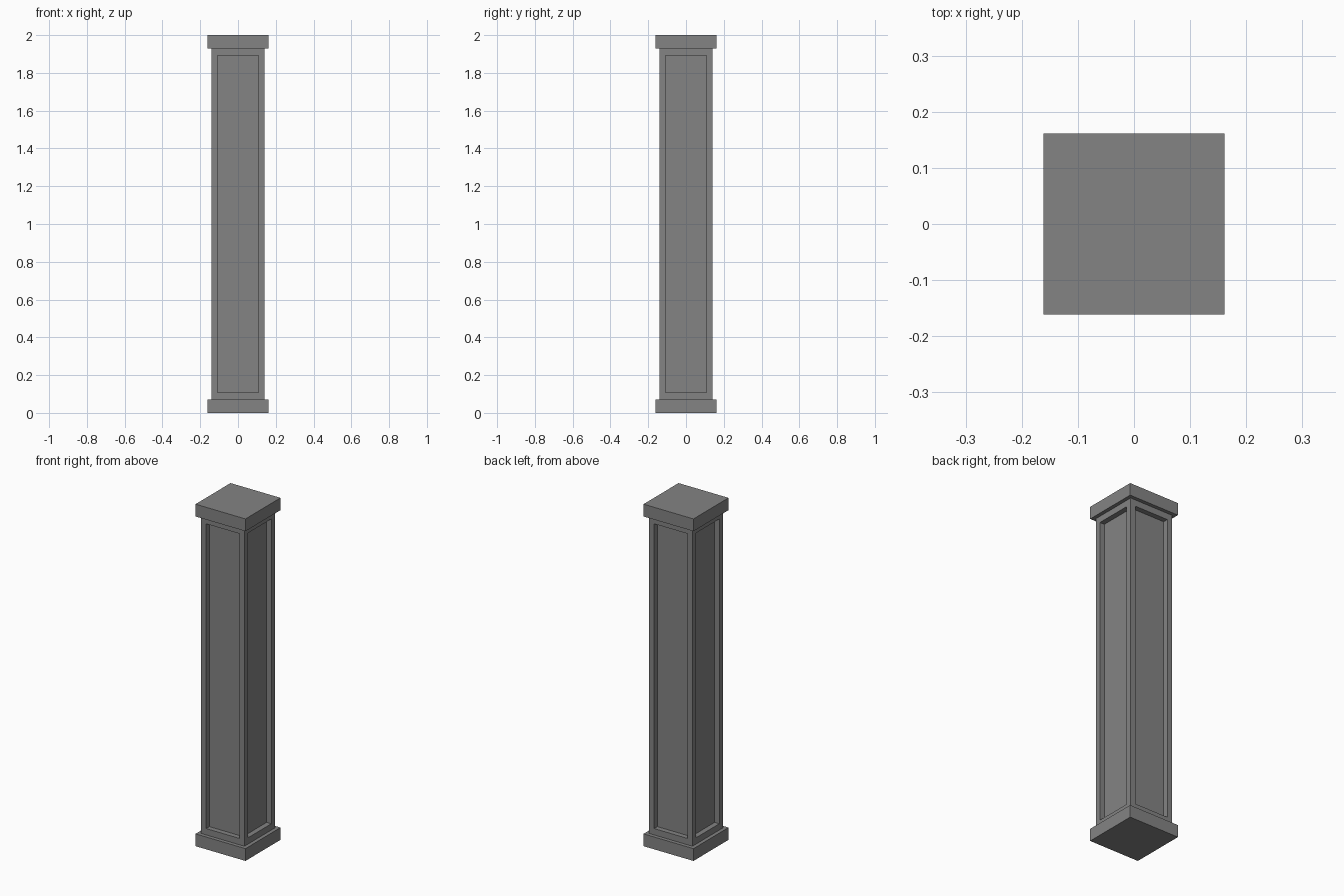
import bpy, bmesh
from mathutils import Matrix

if "Cube" in bpy.data.objects:
    bpy.data.objects.remove(bpy.data.objects["Cube"])

HEIGHT, PLATE_H = 2.0, 0.072
PLATE_W, SHAFT_W = 0.323, 0.28
PANEL_W, PANEL_H, RECESS = 0.216, 1.782, 0.03

dark_grey = bpy.data.materials.new("dark_grey")
dark_grey.diffuse_color = (0.23, 0.23, 0.23, 1)
dark_grey.use_nodes = True
dark_grey.node_tree.nodes["Principled BSDF"].inputs["Base Color"].default_value = dark_grey.diffuse_color


def add_box(name, width, z0, z1, edit=None):
    """Square box spanning z0..z1, with an optional bmesh edit."""
    bm = bmesh.new()
    size = Matrix.Diagonal((width, width, z1 - z0, 1))
    bmesh.ops.create_cube(bm, size=1, matrix=Matrix.Translation((0, 0, (z0 + z1) / 2)) @ size)
    if edit:
        edit(bm)
    mesh = bpy.data.meshes.new(name)
    bm.to_mesh(mesh)
    bm.free()
    mesh.materials.append(dark_grey)
    obj = bpy.data.objects.new(name, mesh)
    bpy.context.collection.objects.link(obj)
    return obj


def recess_panels(bm):
    """Sink a straight-walled rectangular panel into each side."""
    bm.normal_update()
    sides = [f for f in bm.faces if abs(f.normal.z) < 0.5]
    # panel outline
    bmesh.ops.inset_individual(bm, faces=sides, thickness=(SHAFT_W - PANEL_W) / 2,
                               use_even_offset=True)
    for f in sides:
        for v in f.verts:
            v.co.z = HEIGHT / 2 + (PANEL_H / 2 if v.co.z > HEIGHT / 2 else -PANEL_H / 2)
    # recess walls
    bmesh.ops.inset_individual(bm, faces=sides, thickness=0, depth=-RECESS)


# Base and cap plates
add_box("base", PLATE_W, 0, PLATE_H)
add_box("cap", PLATE_W, HEIGHT - PLATE_H, HEIGHT)

# Panelled shaft
add_box("shaft", SHAFT_W, PLATE_H, HEIGHT - PLATE_H, recess_panels)
